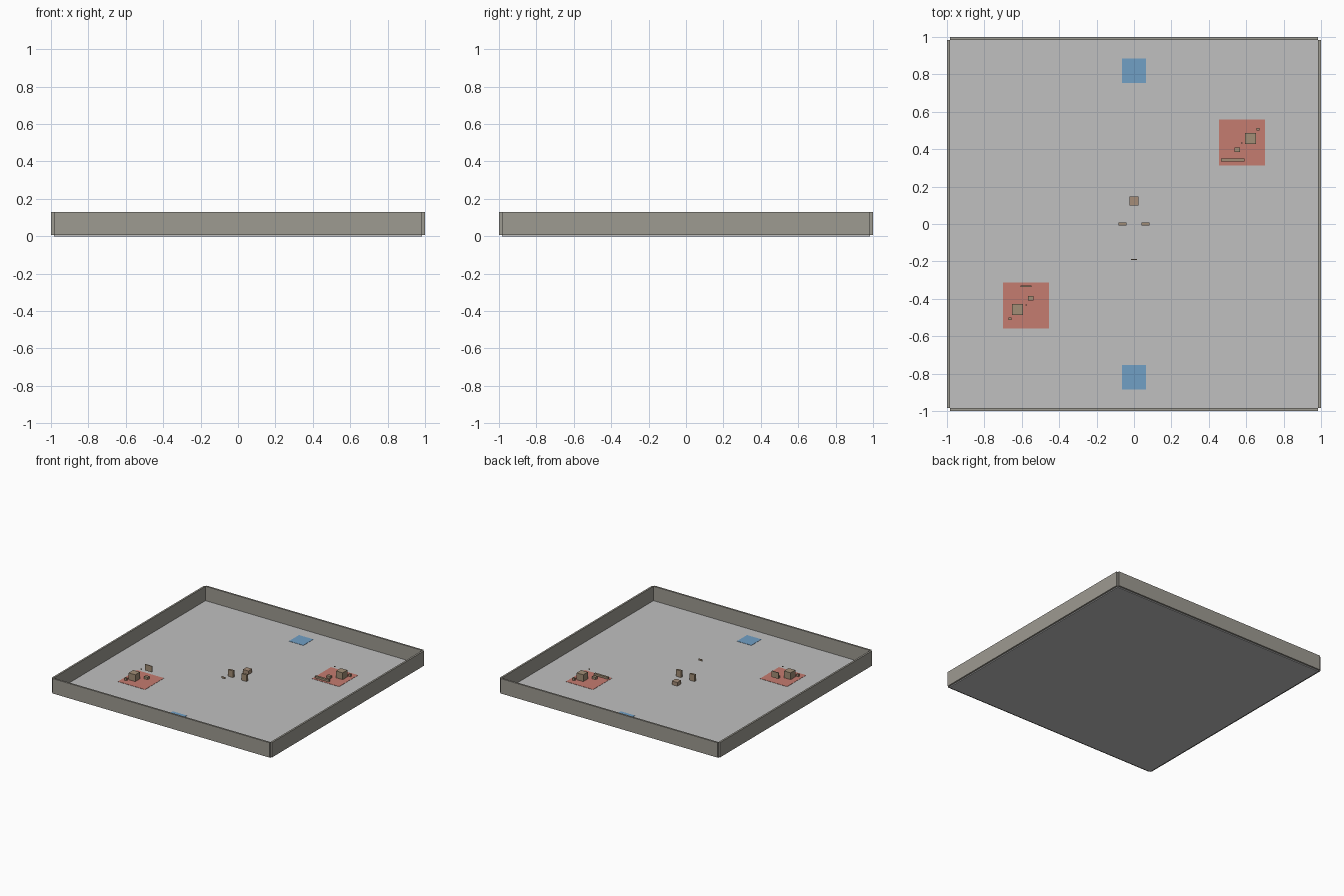
import bpy

if "Cube" in bpy.data.objects:
    bpy.data.objects.remove(bpy.data.objects["Cube"])

def material(name, rgb):
    m = bpy.data.materials.new(name)
    m.diffuse_color = (*rgb, 1)
    m.use_nodes = True
    m.node_tree.nodes["Principled BSDF"].inputs["Base Color"].default_value = m.diffuse_color
    return m

FLOOR = material("floor grey", (0.53, 0.53, 0.53))
WALL = material("wall warm grey", (0.34, 0.325, 0.285))
CRATE = material("crate tan", (0.36, 0.27, 0.18))
PINK = material("block brown", (0.38, 0.27, 0.19))
RED = material("zone red", (0.56, 0.20, 0.16))
BLUE = material("zone blue", (0.165, 0.35, 0.56))

def box(name, x, y, z, mat):
    """Box from (min, max) ranges on each axis."""
    bpy.ops.mesh.primitive_cube_add(size=1, location=[sum(r) / 2 for r in (x, y, z)])
    o = bpy.context.object
    o.name = name
    o.scale = [r[1] - r[0] for r in (x, y, z)]
    bpy.ops.object.transform_apply(location=False, rotation=False, scale=True)
    o.data.materials.append(mat)
    return o

def span(centre, size):
    return (centre - size / 2, centre + size / 2)

TOP = 0.012   # floor surface
IN = 0.985    # inner face of the walls

# Arena floor
box("floor", (-IN, IN), (-IN, IN), (0, TOP), FLOOR)

# Boundary walls, leaving small open notches at the corners
for s, side in ((-1, "a"), (1, "b")):
    edge = tuple(sorted((s * IN, s * 1.0)))
    box("side_wall_" + side, edge, (-IN, IN), (0.008, 0.13), WALL)
    box("end_wall_" + side, (-IN, IN), edge, (0.008, 0.13), WALL)

# Painted zones and the crates on them, repeated by half a turn
for s, side in ((1, "right"), (-1, "left")):
    box("red_zone_" + side, span(s * 0.577, 0.246), span(s * 0.436, 0.246), (TOP, TOP + 0.002), RED)
    box("blue_zone_" + side, span(0, 0.13), span(s * 0.82, 0.13), (TOP, TOP + 0.002), BLUE)
    box("large_crate_" + side, span(s * 0.623, 0.06), span(s * 0.457, 0.06), (TOP, 0.07), CRATE)
    box("medium_crate_" + side, span(s * 0.552, 0.032), span(s * 0.396, 0.024), (TOP, 0.034), CRATE)
    box("small_crate_" + side, span(s * 0.663, 0.016), span(s * 0.507, 0.012), (TOP, 0.036), CRATE)
    box("marker_" + side, span(s * 0.576, 0.007), span(s * 0.433, 0.007), span(0.1, 0.007), CRATE)
    box("centre_post_" + side, span(s * 0.062, 0.044), span(0, 0.017), (TOP, 0.067), CRATE)

# Long low barrier and raised plates
box("low_barrier", (0.465, 0.592), (0.333, 0.35), (TOP, 0.03), CRATE)
box("raised_board", (-0.608, -0.548), (-0.337, -0.330), (0.045, 0.095), CRATE)
box("centre_block", (-0.025, 0.025), (0.1, 0.148), (TOP, 0.042), PINK)
box("centre_plate", (-0.016, 0.016), (-0.193, -0.187), span(0.092, 0.014), CRATE)
